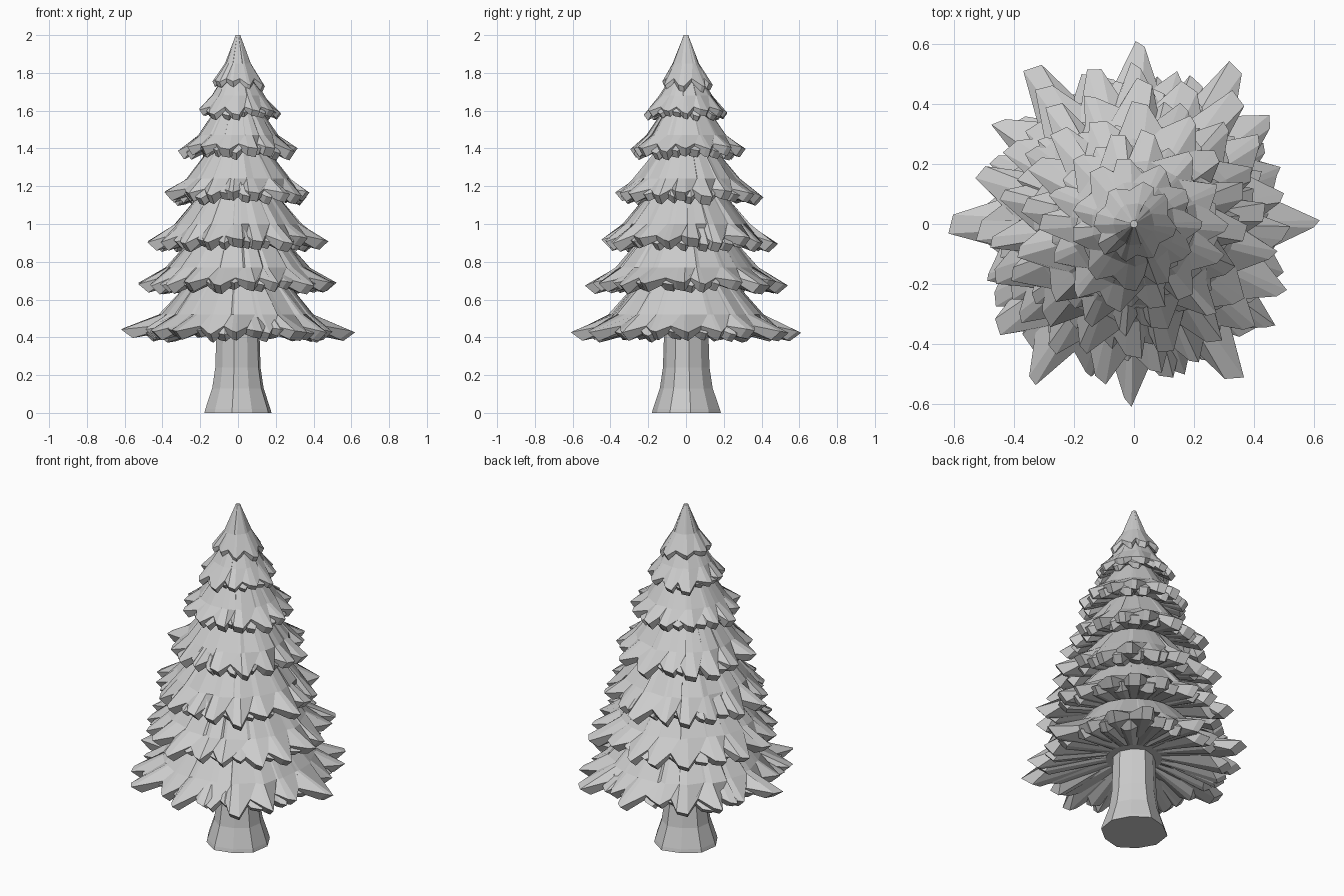
import bpy, random
from math import cos, sin, radians

if "Cube" in bpy.data.objects:
    bpy.data.objects.remove(bpy.data.objects["Cube"])

random.seed(7)


def polar(deg, r, z):
    a = radians(deg)
    return (r * cos(a), r * sin(a), z)


def loft(name, rings):
    """Skin a stack of equally long rings and cap both ends, flat shaded."""
    n = len(rings[0])
    verts = [v for ring in rings for v in ring]
    faces = [list(range(n))[::-1]]
    for k in range(len(rings) - 1):
        for i in range(n):
            j = (i + 1) % n
            faces.append([k * n + i, k * n + j, (k + 1) * n + j, (k + 1) * n + i])
    faces.append([(len(rings) - 1) * n + i for i in range(n)])
    mesh = bpy.data.meshes.new(name)
    mesh.from_pydata(verts, [], faces)
    mesh.update()
    obj = bpy.data.objects.new(name, mesh)
    bpy.context.collection.objects.link(obj)
    return obj


def skirt(name, top, mid, rim_z, teeth, thick, notch=0.8):
    """Jagged bough skirt: teeth are (angle, radius, half width in degrees)."""
    rings = [[], [], [], [], []]
    n = len(teeth)
    for i, (ang, rad, half) in enumerate(teeth):
        prev_ang, prev_rad, _ = teeth[i - 1]
        if i == 0:
            prev_ang -= 360
        gap = (ang + prev_ang) / 2
        gap_r = notch * (rad + prev_rad) / 2 * random.uniform(0.96, 1.04)
        lift = random.uniform(-0.012, 0.018)
        cols = [(gap, gap_r, rim_z + 0.025, 0.6),
                (ang - half, rad * random.uniform(0.95, 0.98), rim_z + lift, 1),
                (ang + half, rad, rim_z + lift - 0.008, 1)]
        for a, r, z, t in cols:
            j = random.uniform(0.96, 1.04)
            body = gap * 0.4 + ang * 0.6 if a == gap else a
            rings[0].append(polar(body, top[0], top[1]))
            rings[1].append(polar(body, mid[0] * j, mid[1]))
            rings[2].append(polar(a, r, z))
            rings[3].append(polar(a, r * (0.9 if t == 1 else 0.97), z - thick * t))
            rings[4].append(polar(a, top[0] * 0.5 + 0.03, rim_z + 0.03))
    return loft(name, rings[::-1])


def random_teeth(count, radius, offset, spread=0.12):
    step = 360 / count
    return [(offset + step * (i + random.uniform(-0.2, 0.2)),
             radius * random.uniform(1 - spread, 1.0),
             step * random.uniform(0.08, 0.2)) for i in range(count)]


# Trunk: irregular ten-sided column with flared roots
trunk_profile = [(0.185, 0.0), (0.18, 0.02), (0.142, 0.13), (0.125, 0.24), (0.115, 0.55)]
wob = [random.uniform(0.92, 1.06) for _ in range(10)]
loft("trunk", [[polar(36 * i + 8, r * w, z) for i, w in enumerate(wob)]
               for r, z in trunk_profile])

# Lowest tier: tooth lengths of one quadrant, mirrored into the others
quad = [(0, 0.62), (20, 0.525), (37, 0.58), (57, 0.63), (73, 0.53)]
right = quad + [(88, 0.61)] + [(180 - a, r) for a, r in quad[:0:-1]]
ring = right + [(180 + a, r) for a, r in right]
low_teeth = [(a, r, random.uniform(1.0, 3.0)) for a, r in ring]

# Tiers: top (r, z), mid (r, z), rim height, tip radius, tooth count
tiers = [
    ((0.27, 0.68), (0.41, 0.52), 0.435, 0.62, 20),
    ((0.25, 0.92), (0.37, 0.77), 0.690, 0.56, 19),
    ((0.21, 1.15), (0.33, 1.00), 0.915, 0.49, 18),
    ((0.16, 1.39), (0.275, 1.24), 0.160 + 1.0, 0.41, 16),
    ((0.11, 1.62), (0.21, 1.47), 1.400, 0.33, 14),
    ((0.085, 1.77), (0.14, 1.68), 1.595, 0.235, 11),
    ((0.012, 2.00), (0.07, 1.85), 1.745, 0.145, 8),
]
for i, (top, mid, z, rad, count) in enumerate(tiers):
    teeth = low_teeth if i == 0 else random_teeth(count, rad, 13 * i)
    thick = 0.045 if i < 5 else 0.03
    skirt(f"bough_tier_{i + 1}", top, mid, z, teeth, thick)
    # Shorter under-boughs that fill the gaps between the main tips
    if i < 6:
        under = random_teeth(count, rad * 0.87, 13 * i + 180 / count)
        skirt(f"under_boughs_{i + 1}", (top[0] * 0.9, top[1] - 0.03),
              (mid[0] * 0.96, mid[1] - 0.012), z - 0.008, under, thick * 0.8, 0.84)
